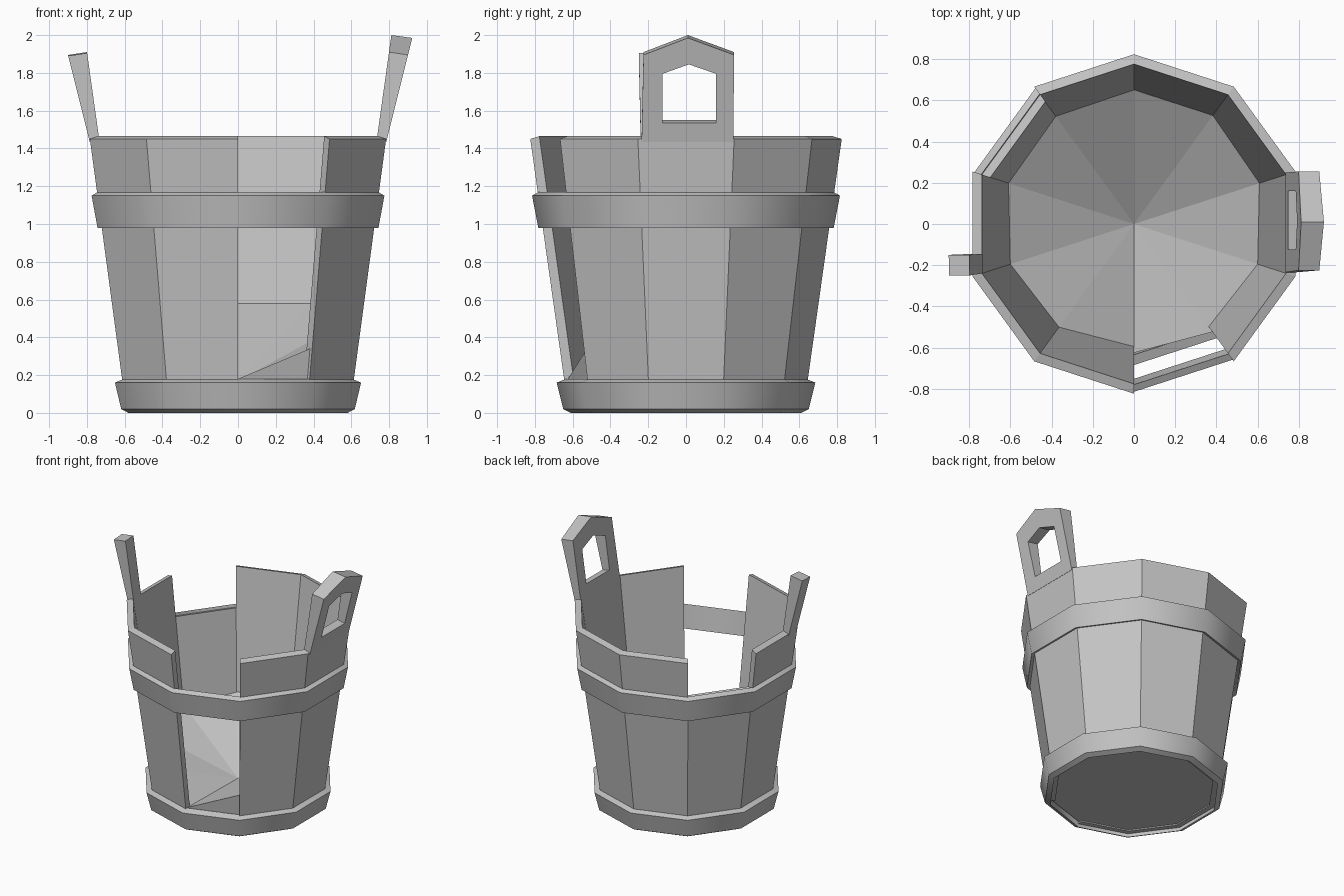
import bpy, bmesh
from math import sin, cos, radians

if "Cube" in bpy.data.objects:
    bpy.data.objects.remove(bpy.data.objects["Cube"])

SIDES = 10
STEP = 360 / SIDES

grey = bpy.data.materials.new("plain_grey")
grey.use_nodes = True
grey.diffuse_color = (0.55, 0.55, 0.55, 1)
grey.node_tree.nodes["Principled BSDF"].inputs["Base Color"].default_value = (0.55, 0.55, 0.55, 1)


def ring_point(k, r, z):
    a = radians(90 + STEP * k)
    return (r * cos(a), r * sin(a), z)


def build(name, points, faces, smooth=False):
    bm = bmesh.new()
    verts = [bm.verts.new(p) for p in points]
    for f in faces:
        bm.faces.new([verts[i] for i in f])
    bmesh.ops.recalc_face_normals(bm, faces=bm.faces)
    mesh = bpy.data.meshes.new(name)
    bm.to_mesh(mesh)
    bm.free()
    mesh.materials.append(grey)
    obj = bpy.data.objects.new(name, mesh)
    bpy.context.collection.objects.link(obj)
    if smooth:
        bpy.ops.object.select_all(action='DESELECT')
        obj.select_set(True)
        bpy.context.view_layer.objects.active = obj
        bpy.ops.object.shade_smooth_by_angle(angle=radians(40))
    return obj


def bridge(loops, closed, caps=False):
    """Faces joining equal loops, listed one after another."""
    n, m = len(loops[0]), len(loops)
    faces = []
    for j in range(m if closed else m - 1):
        a, b = j * n, (j + 1) % m * n
        for i in range(n):
            k = (i + 1) % n
            faces.append((a + i, a + k, b + k, b + i))
    if caps:
        faces += [tuple(range(n)), tuple(range((m - 1) * n, m * n))]
    return faces


def loft(name, loops, closed=False, caps=False, smooth=False):
    build(name, [p for l in loops for p in l], bridge(loops, closed, caps), smooth)


def wall(z):
    return 0.62 + 0.141 * z


THICK = 0.05


# Staves: one is missing at the front, one is snapped off at the hoop
def stave(k, top):
    def section(z_out, z_in):
        ro, ri = wall(z_out), wall(z_in) - THICK
        return [ring_point(k, ro, z_out), ring_point(k + 1, ro, z_out),
                ring_point(k + 1, ri, z_in), ring_point(k, ri, z_in)]
    loft(f"stave_{k}", [section(0.03, 0.03), section(top - 0.015, top)], caps=True)


MISSING, SNAPPED = 5, 1
for k in range(SIDES):
    if k != MISSING:
        stave(k, 1.16 if k == SNAPPED else 1.465)


# Hoops: closed rings with a slanted four-point section
def hoop(name, section):
    loft(name, [[ring_point(k, r, z) for k in range(SIDES)] for r, z in section],
         closed=True, smooth=True)


hoop("upper_hoop", [(0.752, 0.99), (0.782, 0.98), (0.815, 1.15), (0.78, 1.17)])
hoop("lower_hoop", [(0.61, 0.0), (0.65, 0.02), (0.685, 0.16), (0.635, 0.18)])

# Floor: a dished fan over a flat underside, lowest at the open front
heights = [0.6, 0.56, 0.52, 0.45, 0.36, 0.18, 0.34, 0.45, 0.52, 0.6]
under = [ring_point(k, 0.605, 0.04) for k in range(SIDES)]
rim = [ring_point(k, 0.6 + 0.141 * z, z) for k, z in enumerate(heights)]
floor_faces = bridge([under, rim], False) + [tuple(range(SIDES))]
floor_faces += [(SIDES + k, SIDES + (k + 1) % SIDES, 2 * SIDES) for k in range(SIDES)]
build("floor", under + rim + [(0, 0, 0.17)], floor_faces)


# Handles: leaning plates that grow out of the two side staves
def lean(y, z, outer, side):
    x = 0.785 + 0.25 * (z - 1.45) if outer else 0.735 + 0.14 * (z - 1.45)
    return (side * x, y, z - 0.015 if outer else z)


def plate(outline, outer, side):
    return [lean(y, z, outer, side) for y, z in outline]


outline = [(-0.235, 1.45), (0.25, 1.45), (0.255, 1.91), (0.01, 2.0), (-0.225, 1.91)]
opening = [(-0.125, 1.55), (0.16, 1.55), (0.16, 1.81), (0.015, 1.86), (-0.125, 1.81)]
loft("right_handle", [plate(outline, True, 1), plate(outline, False, 1),
                      plate(opening, False, 1), plate(opening, True, 1)], closed=True)

post = [(-0.24, 1.45), (-0.145, 1.45), (-0.15, 1.91), (-0.25, 1.905)]
loft("left_handle_stub", [plate(post, True, -1), plate(post, False, -1)], caps=True)
